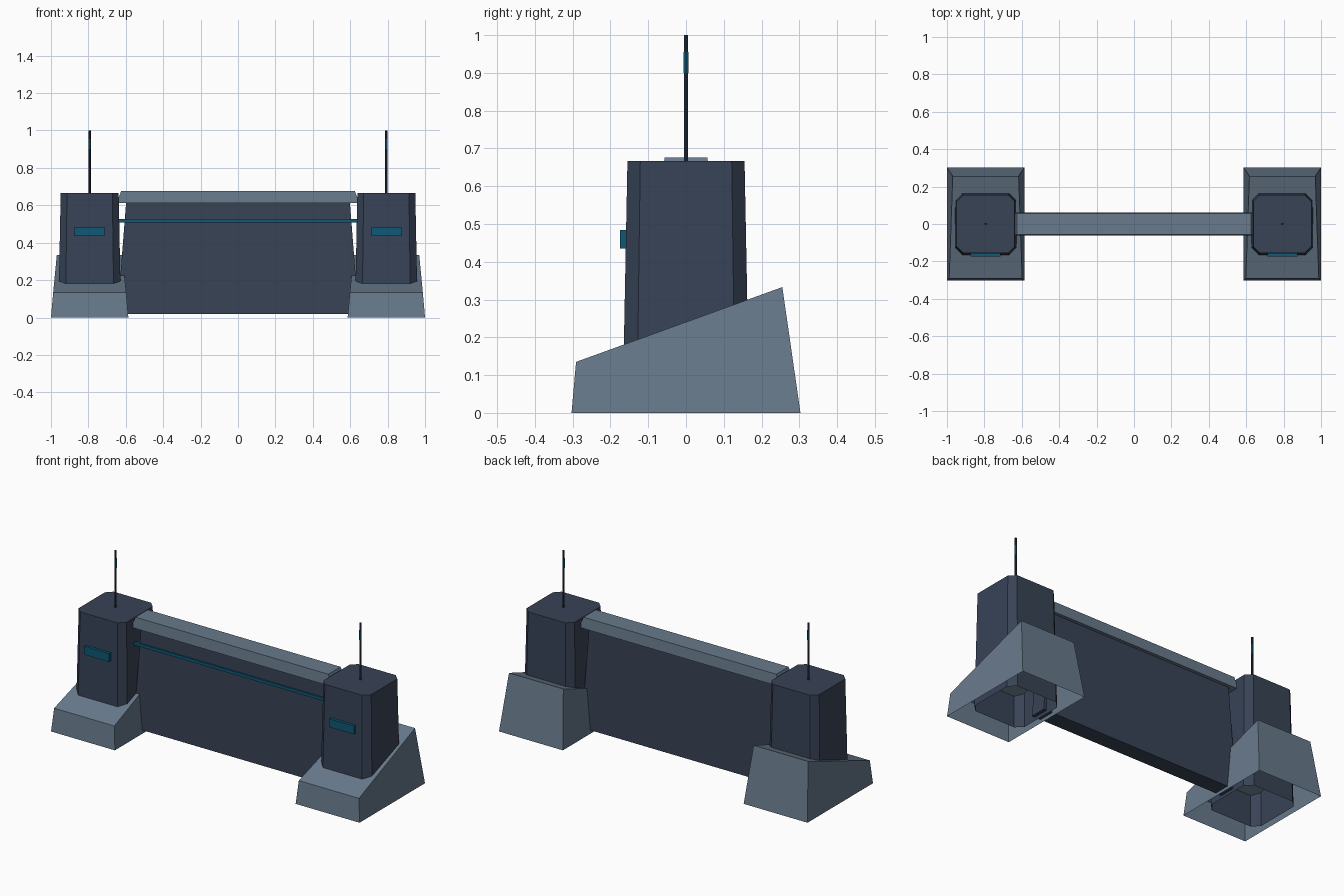
import bpy, bmesh, math

if "Cube" in bpy.data.objects:
    bpy.data.objects.remove(bpy.data.objects["Cube"])


def lin(c):
    return c / 12.92 if c <= 0.04045 else ((c + 0.055) / 1.055) ** 2.4


def material(name, r, g, b):
    m = bpy.data.materials.new(name)
    m.diffuse_color = (lin(r / 255), lin(g / 255), lin(b / 255), 1)
    m.use_nodes = True
    m.node_tree.nodes["Principled BSDF"].inputs["Base Color"].default_value = m.diffuse_color
    return m


SLATE = material("slate grey", 104, 122, 140)
NAVY = material("dark navy", 56, 67, 86)
TEAL = material("teal light", 14, 88, 118)
BLACK = material("antenna dark", 38, 48, 60)


def loft(name, rings, mat, cap_bottom=True):
    """Skin a stack of equal-length point rings, capped at the top."""
    bm = bmesh.new()
    vs = [[bm.verts.new(p) for p in ring] for ring in rings]
    n = len(vs[0])
    for a, b in zip(vs, vs[1:]):
        for i in range(n):
            j = (i + 1) % n
            bm.faces.new((a[i], a[j], b[j], b[i]))
    bm.faces.new(vs[-1])
    if cap_bottom:
        bm.faces.new(vs[0][::-1])
    me = bpy.data.meshes.new(name)
    bm.to_mesh(me)
    bm.free()
    me.materials.append(mat)
    ob = bpy.data.objects.new(name, me)
    bpy.context.collection.objects.link(ob)
    return ob


def rect(cx, cy, hx, hy, z):
    return [(cx + sx * hx, cy + sy * hy, z)
            for sx, sy in ((-1, -1), (1, -1), (1, 1), (-1, 1))]


def octagon(cx, h, c, z):
    k = h - c
    return [(cx + x, y, z) for x, y in ((-k, -h), (k, -h), (h, -k), (h, k),
                                        (k, h), (-k, h), (-h, k), (-h, -k))]


def circle(cx, r, z, n=6):
    return [(cx + r * math.cos(2 * math.pi * i / n),
             r * math.sin(2 * math.pi * i / n), z) for i in range(n)]


for side, s in (("left", -1), ("right", 1)):
    cx = s * 0.793

    # sloped foot, open underneath
    top = [(cx - 0.195, -0.291, 0.135), (cx + 0.195, -0.291, 0.135),
           (cx + 0.176, 0.255, 0.333), (cx - 0.176, 0.255, 0.333)]
    loft(side + "_foot", [rect(cx, 0, 0.207, 0.303, 0), top], SLATE, False)

    # chamfered tower, open underneath
    loft(side + "_tower", [octagon(cx, 0.168, 0.038, 0.0),
                           octagon(cx, 0.155, 0.034, 0.667)], NAVY, False)

    # front lamp
    loft(side + "_lamp", [rect(cx, -0.165, 0.08, 0.01, 0.435),
                          rect(cx, -0.165, 0.08, 0.01, 0.484)], TEAL)

    # antenna with signal band
    loft(side + "_antenna", [circle(cx, 0.006, 0.66), circle(cx, 0.006, 1.0)], BLACK)
    loft(side + "_antenna_band", [circle(cx, 0.0075, 0.90),
                                  circle(cx, 0.0075, 0.955)], TEAL)

# wall panel between the towers
loft("wall_panel", [rect(0, 0, 0.645, 0.047, 0.02),
                    rect(0, 0, 0.597, 0.043, 0.63)], NAVY)

# rail on top of the wall
loft("wall_cap", [rect(0, 0, 0.65, 0.062, 0.612),
                  rect(0, 0, 0.625, 0.057, 0.676)], SLATE)

# teal strip along the wall front
loft("wall_strip", [rect(0, -0.046, 0.64, 0.008, 0.509),
                    rect(0, -0.046, 0.64, 0.008, 0.526)], TEAL)
